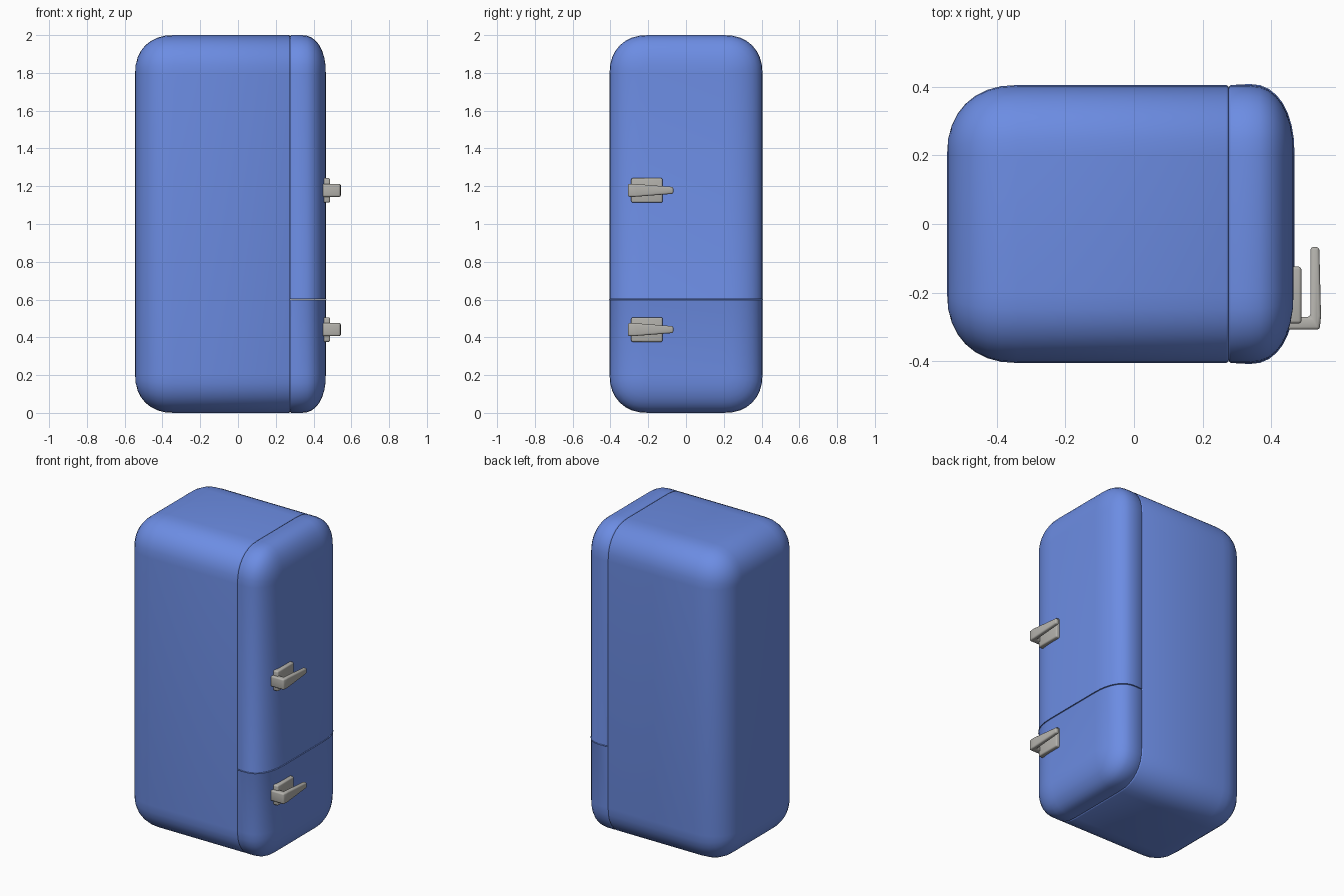
import bpy, bmesh, math
from mathutils import Vector

if "Cube" in bpy.data.objects:
    bpy.data.objects.remove(bpy.data.objects["Cube"])


def material(name, rgb):
    m = bpy.data.materials.new(name)
    m.diffuse_color = (*rgb, 1)
    m.use_nodes = True
    m.node_tree.nodes["Principled BSDF"].inputs["Base Color"].default_value = m.diffuse_color
    return m


BLUE = material("enamel blue", (0.15, 0.265, 0.77))
GREY = material("metal grey", (0.45, 0.44, 0.41))
HALF_Y, Z0, Z1, R, SEG, POWER = 0.405, 0.0, 2.0, 0.205, 8, 2.25


def arc(i):
    """Point on a slightly full quarter circle, from (1, 0) to (0, 1)."""
    a = math.pi / 2 * i / SEG
    return max(math.cos(a), 0) ** (2 / POWER) if i < SEG else 0.0, math.sin(a) ** (2 / POWER)


def finish(bm, name, mat, angle=35):
    bmesh.ops.recalc_face_normals(bm, faces=bm.faces)
    me = bpy.data.meshes.new(name)
    bm.to_mesh(me)
    bm.free()
    me.materials.append(mat)
    ob = bpy.data.objects.new(name, me)
    bpy.context.collection.objects.link(ob)
    bpy.ops.object.select_all(action='DESELECT')
    ob.select_set(True)
    bpy.context.view_layer.objects.active = ob
    bpy.ops.object.shade_smooth_by_angle(angle=math.radians(angle))
    return ob


def ring(bm, x, inset):
    """Rounded rectangle in the yz plane, shrunk by inset."""
    r = R - inset
    cy, c0, c1 = HALF_Y - R, Z0 + R, Z1 - R
    verts = []
    for k, (y, z) in enumerate([(cy, c1), (-cy, c1), (-cy, c0), (cy, c0)]):
        for i in range(SEG + 1):
            u, v = arc(i)
            for _ in range(k):
                u, v = -v, u
            verts.append(bm.verts.new((x, y + u * r, z + v * r)))
    return verts


def shell(x_seam, x_end, depth):
    """Loft from the seam to a fully rounded end."""
    bm = bmesh.new()
    s = 1 if x_end > x_seam else -1
    rings = [ring(bm, x_seam, 0.007), ring(bm, x_seam + s * 0.002, 0.003),
             ring(bm, x_seam + s * 0.007, 0)]
    for i in range(SEG + 1):
        u, v = arc(i)
        rings.append(ring(bm, x_end - s * depth * (1 - v), R * (1 - u)))
    for a, b in zip(rings, rings[1:]):
        for i in range(len(a)):
            j = (i + 1) % len(a)
            bm.faces.new((a[i], a[j], b[j], b[i]))
    bm.faces.new(rings[0])
    bm.faces.new(rings[-1])
    bmesh.ops.remove_doubles(bm, verts=bm.verts, dist=1e-5)
    return bm


# cabinet
finish(shell(0.276, -0.545, 0.205), "cabinet", BLUE)

# two doors, cut from the same shell with softened facing edges
for name, z, up in (("upper_door", 0.603, 1), ("lower_door", 0.599, -1)):
    bm = shell(0.276, 0.465, 0.128)
    cut = bmesh.ops.bisect_plane(bm, geom=bm.verts[:] + bm.edges[:] + bm.faces[:], dist=1e-6,
                                 plane_co=(0, 0, z), plane_no=(0, 0, -up), clear_outer=True)
    edges = [e for e in cut["geom_cut"] if isinstance(e, bmesh.types.BMEdge)]
    bmesh.ops.holes_fill(bm, edges=edges, sides=0)
    rim = [e for e in edges if max(v.co.x for v in e.verts) > 0.284]
    bmesh.ops.bevel(bm, geom=rim, offset=0.014, offset_type='OFFSET', segments=3,
                    profile=0.5, affect='EDGES', clamp_overlap=True)
    finish(bm, name, BLUE)


def prism(name, outline, z, half):
    """Bevelled solid from an xy outline; half(y) gives the half height."""
    bm = bmesh.new()
    lo = [bm.verts.new((x, y, z - half(y))) for x, y in outline]
    hi = [bm.verts.new((x, y, z + half(y))) for x, y in outline]
    n = len(outline)
    for i in range(n):
        j = (i + 1) % n
        bm.faces.new((lo[i], lo[j], hi[j], hi[i]))
    bm.faces.new(lo[::-1])
    bm.faces.new(hi)
    bmesh.ops.recalc_face_normals(bm, faces=bm.faces)
    bmesh.ops.bevel(bm, geom=bm.edges[:], offset=0.009, offset_type='OFFSET', segments=3,
                    profile=0.5, affect='EDGES', clamp_overlap=True)
    finish(bm, name, GREY)


# handles: mounting plate and tapered hooked lever
for side, z in (("upper", 1.178), ("lower", 0.441)):
    prism(side + "_handle_plate",
          [(0.435, -0.29), (0.488, -0.29), (0.488, -0.124), (0.435, -0.124)],
          z, lambda y: 0.065)
    prism(side + "_handle_lever",
          [(0.435, -0.308), (0.541, -0.308), (0.545, -0.27), (0.540, -0.067),
           (0.514, -0.067), (0.514, -0.271), (0.435, -0.271)],
          z, lambda y: 0.034 - 0.016 * max(0, (y + 0.271) / 0.204))
